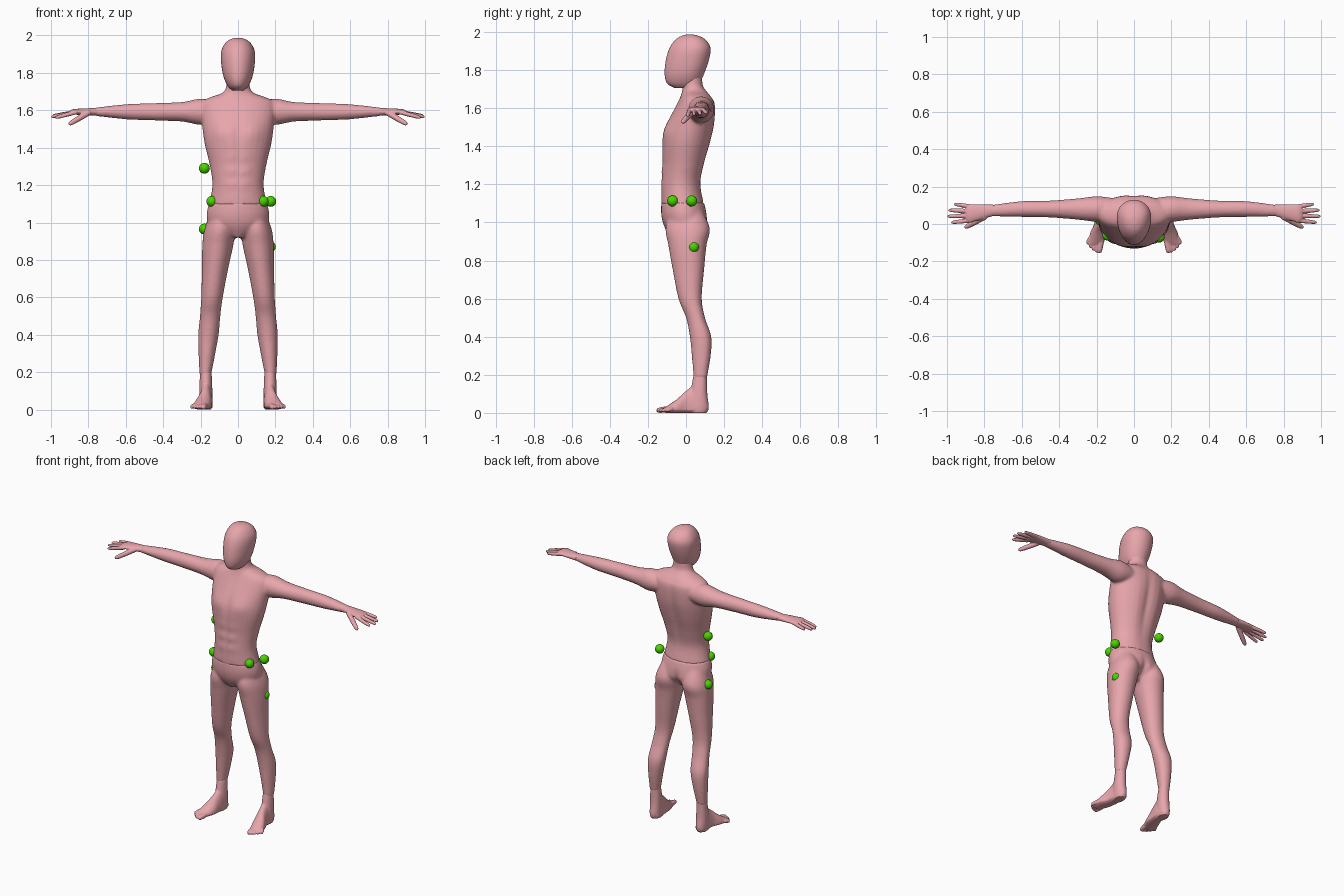
import bpy, bmesh
from math import exp, cos, sin, pi
from mathutils import Vector

if "Cube" in bpy.data.objects:
    bpy.data.objects.remove(bpy.data.objects["Cube"], do_unlink=True)

X, Y, Z = Vector((1, 0, 0)), Vector((0, 1, 0)), Vector((0, 0, 1))


def material(name, red, green, blue):
    mat = bpy.data.materials.new(name)
    mat.use_nodes = True
    mat.diffuse_color = (red, green, blue, 1)
    mat.node_tree.nodes["Principled BSDF"].inputs["Base Color"].default_value = mat.diffuse_color
    return mat


SKIN = material("pink skin", .8, .38, .41)
GREEN = material("green marker", .07, .66, 0)


def ring(centre, half_width, depth_plus, depth_minus):
    """Cross-section: centre, half-width vector and two depth vectors."""
    return [*centre, *half_width, *depth_plus, *depth_minus]


def upright(z, front, back, half, x=0, balance=.6):
    """Horizontal section of the trunk or a limb between two depth limits."""
    middle = front + (back - front) * balance
    return ring(X * x + Y * middle + Z * z, X * half, Y * (back - middle), Y * (front - middle))


def sideways(side, x, half_z, half_y):
    """Section of an arm or palm, which bends forward past the wrist."""
    y = .08 - .13 * max(0, x - .7)
    return ring(X * side * x + Y * y + Z * 1.592, Y * half_y, Z * half_z, Z * -half_z)


def spline(before, start, end, after, t):
    """Smooth in-between of two sections, guided by their neighbours."""
    result = []
    for p, q, r, s in zip(before, start, end, after):
        slope_q, slope_r = (r - p) / 2, (s - q) / 2
        ease = t * t * (3 - 2 * t)
        result.append(q + (r - q) * ease + slope_q * t * (1 - t) ** 2 - slope_r * t * t * (1 - t))
    return result


def loft(bm, rings, sides=32, steps=6):
    """Smooth closed skin through a list of rings."""
    last = len(rings) - 1
    dense = []
    for i in range(last):
        before, after = rings[max(i - 1, 0)], rings[min(i + 2, last)]
        dense += [spline(before, rings[i], rings[i + 1], after, k / steps) for k in range(steps)]
    dense.append(rings[last])
    loops = []
    for section in dense:
        centre, width, plus, minus = (Vector(section[k:k + 3]) for k in range(0, 12, 3))
        loop = []
        for k in range(sides):
            angle = 2 * pi * k / sides
            depth = plus if sin(angle) >= 0 else minus
            loop.append(bm.verts.new(centre + width * cos(angle) + depth * abs(sin(angle))))
        loops.append(loop)
    for low, high in zip(loops, loops[1:]):
        for k in range(sides):
            bm.faces.new((low[k - 1], low[k], high[k], high[k - 1]))
    bm.faces.new(loops[0][::-1])
    bm.faces.new(loops[-1])
    return [vert for loop in loops for vert in loop]


def digit(bm, base, tip, radius):
    """Tapered finger or toe with a rounded end."""
    base, tip = Vector(base), Vector(tip)
    across = (tip - base).cross(Z).normalized() * radius
    up = across.cross(tip - base).normalized() * radius
    shape = ((0, 1), (.5, .95), (.85, .8), (.96, .55), (1, .2))
    loft(bm, [ring(base.lerp(tip, t), across * k, up * k, up * -k) for t, k in shape], 12, 3)


def finish(bm, name, voxel, smoothing):
    """Fuse the overlapping skins into one smooth part."""
    bmesh.ops.recalc_face_normals(bm, faces=bm.faces)
    mesh = bpy.data.meshes.new(name)
    bm.to_mesh(mesh)
    bm.free()
    mesh.materials.append(SKIN)
    part = bpy.data.objects.new(name, mesh)
    bpy.context.collection.objects.link(part)
    fuse = part.modifiers.new("fuse", "REMESH")
    fuse.mode = "VOXEL"
    fuse.voxel_size = voxel
    fuse.use_smooth_shade = True
    relax = part.modifiers.new("relax", "SMOOTH")
    relax.factor = .5
    relax.iterations = smoothing


def bump(value, centre, width):
    return exp(-((value - centre) / width) ** 2)


# Head, from chin to crown: height, front, back, half-width
bm = bmesh.new()
head_profile = ((1.705, -.06, .03, .03), (1.73, -.1, .07, .055), (1.78, -.113, .095, .078),
                (1.85, -.107, .12, .09), (1.91, -.09, .13, .091), (1.95, -.065, .113, .075),
                (1.975, -.035, .08, .05), (1.987, 0, .04, .02))
loft(bm, [upright(*section) for section in head_profile])
finish(bm, "head", .006, 5)

# Torso and neck, from waist upward
bm = bmesh.new()
torso_profile = ((1.095, -.13, .095, .155), (1.2, -.13, .08, .137), (1.3, -.125, .1, .15),
                 (1.42, -.125, .135, .178), (1.52, -.1, .155, .192), (1.62, -.05, .155, .2),
                 (1.66, -.03, .135, .17), (1.69, -.02, .11, .09), (1.72, -.02, .09, .065),
                 (1.78, -.02, .085, .06))
skin = loft(bm, [upright(*section, balance=.5) for section in torso_profile])

# Spine groove, chest, breastbone and belly relief
for vert in skin:
    x, y, z = vert.co
    if y > .03:
        vert.co.y -= .018 * bump(x, 0, .035) * bump(z, 1.42, .2)
    elif y < -.03 and z < 1.66:
        chest = bump(abs(x), .08, .06) * bump(z, 1.48, .05)
        belly = bump(abs(x), .035, .03) * bump(z, 1.27, .1)
        vert.co.y += .006 * bump(x, 0, .02) * bump(z, 1.4, .2) - .012 * chest
        vert.co.y -= .003 * belly * (1 + cos(2 * pi * z / .075))

# Arms, from inside the shoulder to the wrist
arm_profile = ((.12, .055, .06), (.2, .07, .068), (.3, .052, .057),
               (.45, .046, .045), (.6, .04, .042), (.77, .021, .03))
for side in (-1, 1):
    loft(bm, [sideways(side, *section) for section in arm_profile])
finish(bm, "upper_body", .008, 5)

# Pelvis, from waist to crotch, with a cleft at the back
bm = bmesh.new()
pelvis_profile = ((1.105, -.13, .095, .155), (1.04, -.13, .112, .168),
                  (.98, -.115, .115, .15), (.92, -.08, .07, .04))
for vert in loft(bm, [upright(*section, balance=.5) for section in pelvis_profile]):
    if vert.co.y > .03:
        vert.co.y -= .03 * bump(vert.co.x, 0, .025) * bump(vert.co.z, .95, .07)

# Legs, spreading apart toward the ankles
leg_profile = ((1.07, -.08, .08, .055), (.97, -.108, .125, .082), (.88, -.093, .108, .083),
               (.75, -.07, .095, .07), (.6, -.04, .083, .058), (.5, 0, .1, .055),
               (.4, .02, .133, .055), (.3, .03, .13, .045), (.18, .04, .11, .031))
for side in (-1, 1):
    loft(bm, [upright(*section, side * (.183 - .09 * section[0] ** 1.4)) for section in leg_profile])
finish(bm, "lower_body", .008, 9)

palm_profile = ((.75, .021, .03), (.84, .017, .044), (.88, .014, .046), (.9, .006, .03))
ankle_profile = ((.2, .04, .11, .031), (.1, .02, .112, .035), (.03, 0, .12, .035), (0, .01, .11, .03))
instep_profile = ((.1, .03, .06), (.05, .035, .14), (0, .038, .115), (-.05, .046, .07), (-.11, .04, .03))

for side, label in ((1, "left"), (-1, "right")):
    # Hand: palm, four fingers and a thumb
    bm = bmesh.new()
    loft(bm, [sideways(side, *section) for section in palm_profile])
    for i in range(4):
        reach = 1 - .013 * (i - 1.3) ** 2
        digit(bm, (side * .865, .02 + .024 * i, 1.59),
              (side * reach, .008 + .033 * i, 1.56 + .005 * i), .012)
    digit(bm, (side * .795, .04, 1.59), (side * .905, -.02, 1.524), .016)
    finish(bm, label + "_hand", .0035, 2)

    # Foot: ankle, wedge-shaped instep and five toes
    bm = bmesh.new()
    loft(bm, [upright(*section, side * .172) for section in ankle_profile])
    instep = []
    for y, half, top in instep_profile:
        centre = X * side * (.17 + .27 * max(0, .02 - y)) + Y * y + Z * .018
        instep.append(ring(centre, X * half, Z * (top - centre.z), -Z * centre.z))
    loft(bm, instep)
    for i in range(5):
        digit(bm, (side * (.174 + .015 * i), -.075, .022),
              (side * (.186 + .016 * i), -.155 + .003 * i * i, .012), .012 if i else .017)
    finish(bm, label + "_foot", .004, 2)

# Round markers around the hips and waist
for spot in ((-.18, .022, 1.29), (-.14, -.06, 1.113), (.135, -.07, 1.113),
             (.175, .03, 1.113), (-.18, .022, .965), (.173, .04, .87)):
    bpy.ops.mesh.primitive_uv_sphere_add(segments=24, ring_count=12, radius=.029, location=spot)
    marker = bpy.context.object
    marker.name = "marker_ball"
    marker.data.materials.append(GREEN)
    bpy.ops.object.shade_smooth()
